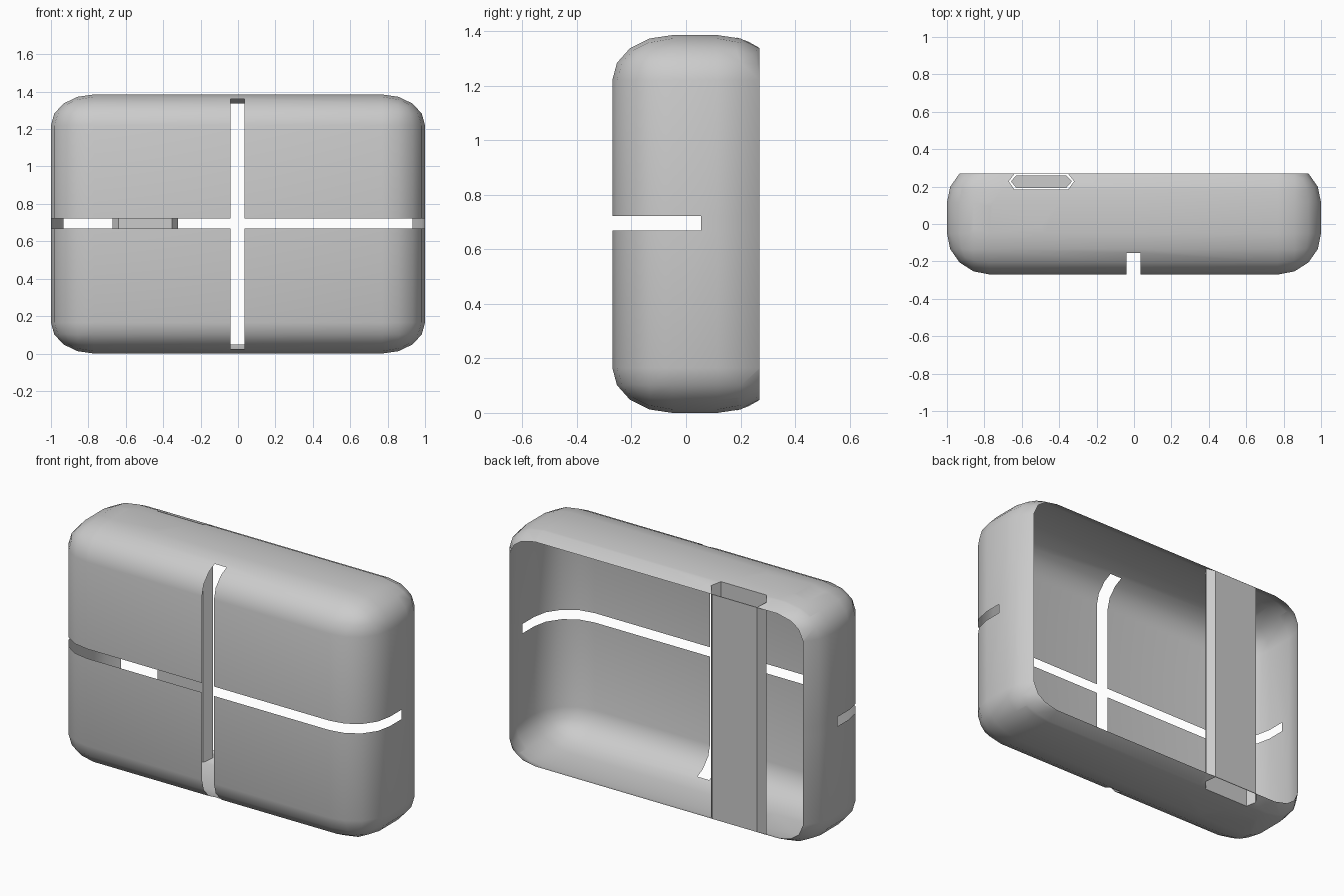
import bpy, bmesh
from math import sqrt
from mathutils import Vector

if "Cube" in bpy.data.objects:
    bpy.data.objects.remove(bpy.data.objects["Cube"])

R = Vector((0.23, 0.22, 0.165))          # corner radii per axis
HALF = Vector((1.0, 0.3025, 0.6925))     # half size of the uncut rounded box
MID = Vector((0, 0.0325, 0.6925))
BACK = 0.27                              # open back plane

# Flattened hexagon of the strap tube, counter-clockwise
HEX = [(-0.67, 0.228), (-0.64, 0.185), (-0.352, 0.185),
       (-0.32, 0.228), (-0.352, 0.268), (-0.64, 0.268)]


def finish(bm, name, angle=None):
    bmesh.ops.remove_doubles(bm, verts=bm.verts, dist=1e-5)
    me = bpy.data.meshes.new(name)
    bm.to_mesh(me)
    bm.free()
    ob = bpy.data.objects.new(name, me)
    bpy.context.collection.objects.link(ob)
    if angle is not None:
        bpy.context.view_layer.objects.active = ob
        ob.select_set(True)
        bpy.ops.object.shade_smooth_by_angle(angle=angle)
        ob.select_set(False)
    return ob


def cut(bm, co, no, test=lambda c: True, clear=False):
    """Slice the faces whose centre passes the test."""
    faces = [f for f in bm.faces if test(f.calc_center_median())]
    geom = set(faces)
    for f in faces:
        geom.update(f.edges)
        geom.update(f.verts)
    bmesh.ops.bisect_plane(bm, geom=list(geom), plane_co=co, plane_no=no,
                           dist=1e-5, clear_outer=clear)


def remove(bm, test):
    bmesh.ops.delete(bm, geom=[f for f in bm.faces if test(f.calc_center_median())],
                     context='FACES')


# Shell: rounded box, open at the back
bm = bmesh.new()
bmesh.ops.create_cube(bm, size=2)
for v in bm.verts:
    v.co = Vector([v.co[i] * HALF[i] / R[i] for i in range(3)])
bmesh.ops.bevel(bm, geom=list(bm.edges), offset=1, offset_type='OFFSET',
                segments=4, profile=0.5, affect='EDGES')
for v in bm.verts:
    v.co = Vector([v.co[i] * R[i] + MID[i] for i in range(3)])
cut(bm, (0, BACK, 0), (0, 1, 0), clear=True)

# Vertical slot
X0, X1, Z0, Z1 = -0.04, 0.036, 0.668, 0.722
for x in (X0, X1):
    cut(bm, (x, 0, 0), (1, 0, 0))
in_x = lambda c: X0 < c.x < X1
cut(bm, (0, -0.155, 0), (0, 1, 0), in_x)
remove(bm, lambda c: in_x(c) and c.y < -0.155)

# Horizontal slot wrapping onto both sides
for z in (Z0, Z1):
    cut(bm, (0, 0, z), (0, 0, 1))
in_z = lambda c: Z0 < c.z < Z1
cut(bm, (0, 0.055, 0), (0, 1, 0), in_z)
remove(bm, lambda c: in_z(c) and c.y < 0.055)

# Hexagonal holes in top and bottom
sides = []
for i, a in enumerate(HEX):
    b = HEX[(i + 1) % 6]
    sides.append((Vector((*a, 0)), Vector((b[1] - a[1], a[0] - b[0], 0)).normalized()))
near = lambda c: abs(c.z - MID.z) > 0.6 and c.y > 0 and abs(c.x) < 0.9
for co, no in sides:
    cut(bm, co, no, near)
remove(bm, lambda c: abs(c.z - MID.z) > 0.6
       and all((Vector((c.x, c.y, 0)) - co).dot(no) < 0 for co, no in sides))
bmesh.ops.recalc_face_normals(bm, faces=bm.faces)
finish(bm, "case_shell", 0.7)


# Strap tube and the bar inside it
def prism(name, pts, height, caps):
    bm = bmesh.new()
    rings = [[bm.verts.new((x, y, MID.z + s * height(y))) for x, y in pts] for s in (-1, 1)]
    lo, hi = rings
    n = len(pts)
    for i in range(n):
        j = (i + 1) % n
        bm.faces.new((lo[i], lo[j], hi[j], hi[i]))
    if caps:
        bm.faces.new(lo[::-1])
        bm.faces.new(hi)
    finish(bm, name)


def shell_height(y):
    t = (y - 0.115) / R.y
    return HALF.z - R.z + R.z * sqrt(1 - t * t)


prism("strap_tube", HEX, shell_height, False)
cx, cy = -0.495, 0.227
inner = [(cx + (x - cx) * 0.93, cy + (y - cy) * 0.8) for x, y in HEX]
prism("strap_tube_core", inner, lambda y: 0.58, True)
